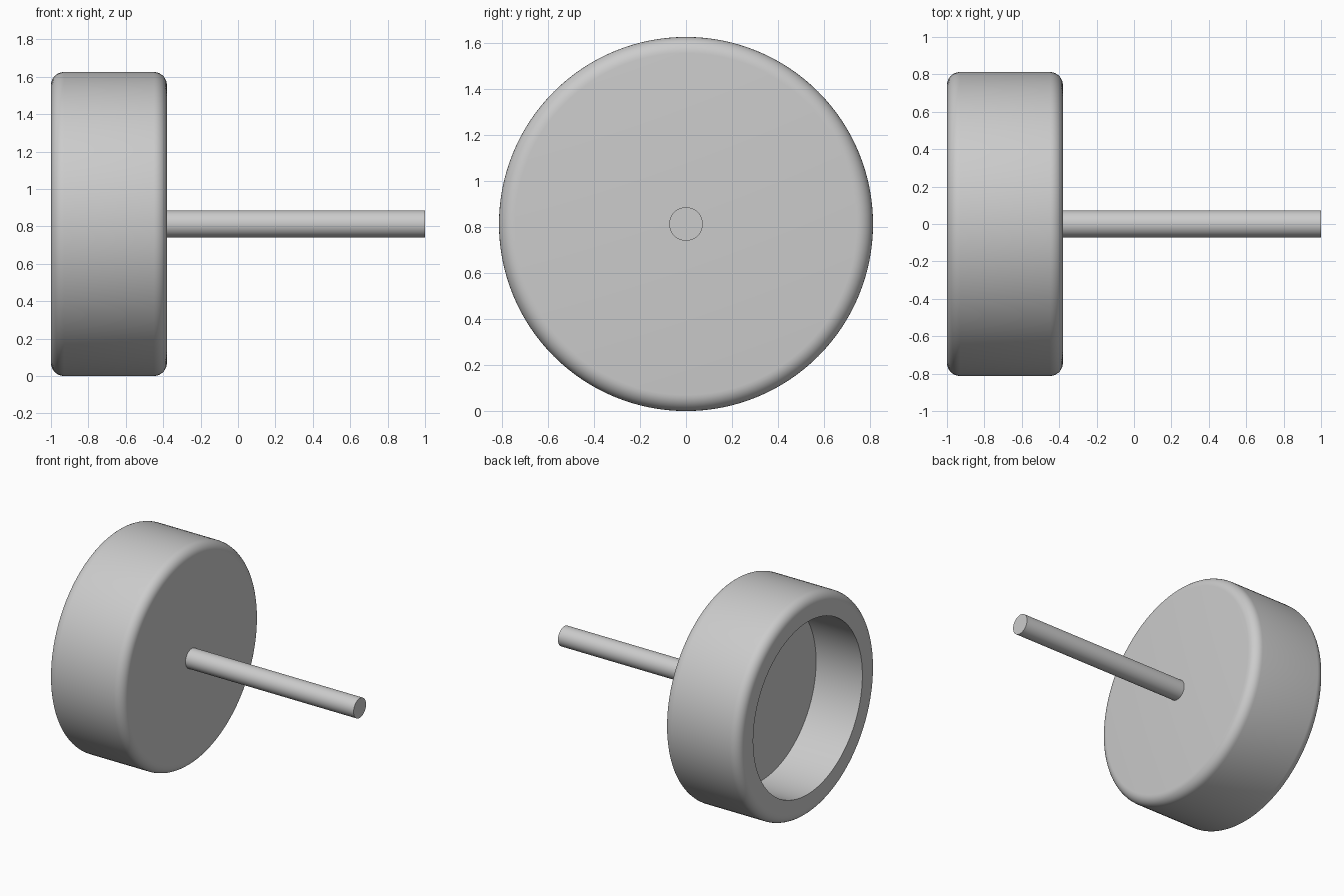
import bpy, bmesh, math

if "Cube" in bpy.data.objects:
    bpy.data.objects.remove(bpy.data.objects["Cube"])

R, CZ = 0.8125, 0.8125      # wheel radius and axis height
FILLET = 0.07


def lathe(name, profile, segments=128):
    """Revolve (x, radius) points around the horizontal axis; radius 0 closes an end."""
    bm = bmesh.new()
    rings = []
    for x, r in profile:
        count = segments if r > 0 else 1
        rings.append([bm.verts.new((x, r * math.cos(math.tau * i / segments),
                                    CZ + r * math.sin(math.tau * i / segments)))
                      for i in range(count)])
    for a, b in zip(rings, rings[1:]):
        for i in range(segments):
            j = (i + 1) % segments
            quad = [a[i % len(a)], a[j % len(a)], b[j % len(b)], b[i % len(b)]]
            bm.faces.new(list(dict.fromkeys(quad)))
    bmesh.ops.recalc_face_normals(bm, faces=bm.faces)
    mesh = bpy.data.meshes.new(name)
    bm.to_mesh(mesh)
    bm.free()
    obj = bpy.data.objects.new(name, mesh)
    bpy.context.collection.objects.link(obj)
    bpy.ops.object.select_all(action='DESELECT')
    obj.select_set(True)
    bpy.context.view_layer.objects.active = obj
    bpy.ops.object.shade_smooth_by_angle(angle=math.radians(30))
    return obj


def corner(x, start, steps=8):
    """Quarter-round wheel edge around a centre at x, from angle start."""
    return [(x + FILLET * math.cos(math.radians(start - 90 * i / steps)),
             R - FILLET + FILLET * math.sin(math.radians(start - 90 * i / steps)))
            for i in range(steps + 1)]


# Rounded wheel with a round recess in its outer face
wheel_profile = [(-0.62, 0), (-0.62, 0.64), (-1.0, 0.64)]
wheel_profile += corner(-1.0 + FILLET, 180) + corner(-0.38 - FILLET, 90)
wheel_profile += [(-0.38, 0)]
lathe("wheel", wheel_profile)

# Plain axle leaving the inner face
lathe("axle", [(-0.385, 0), (-0.385, 0.073), (1.0, 0.073), (1.0, 0)], 64)
